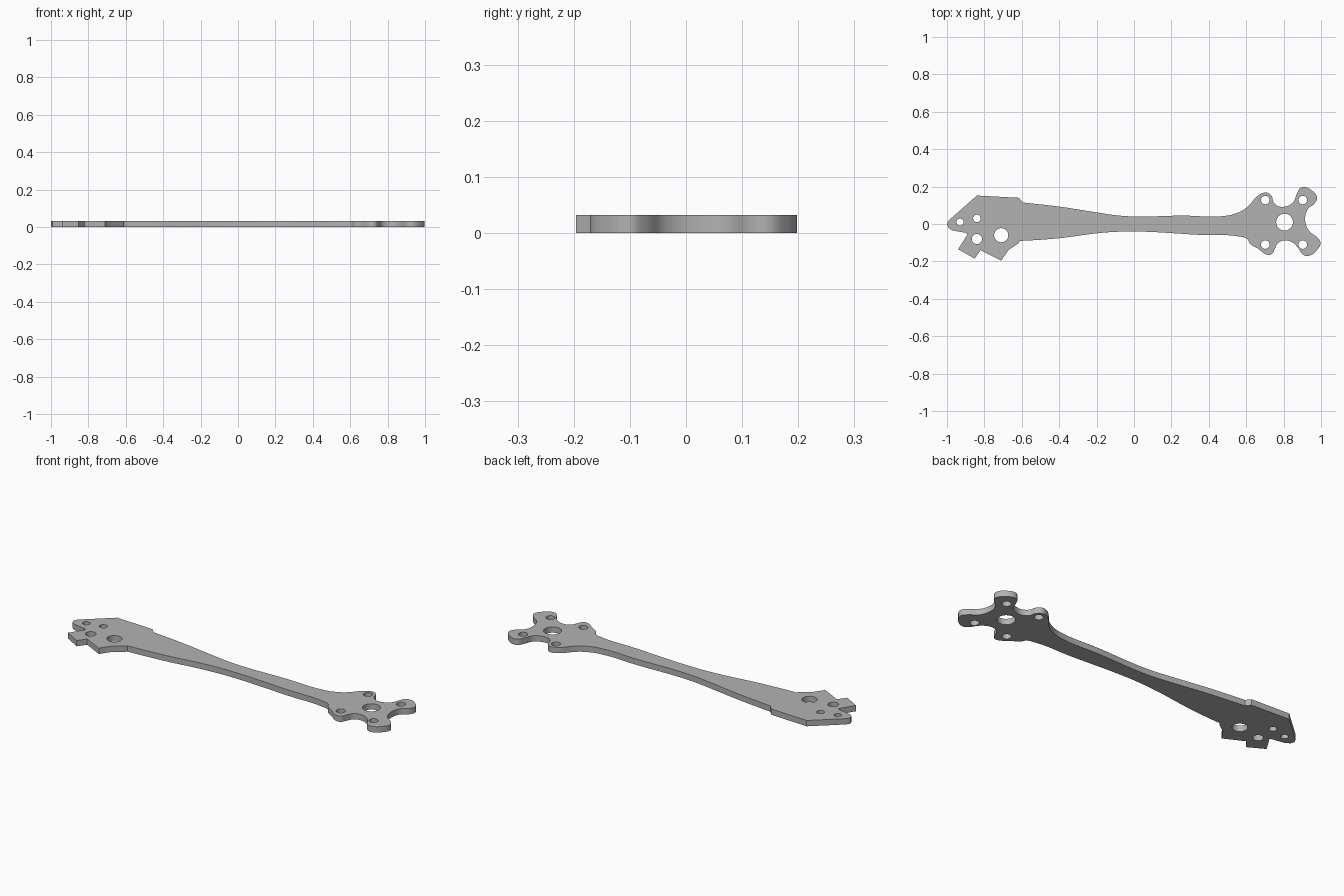
import bpy
import bmesh
import math

THICKNESS = 0.032

if "Cube" in bpy.data.objects:
    bpy.data.objects.remove(bpy.data.objects["Cube"], do_unlink=True)


def make_material(name, colour):
    material = bpy.data.materials.new(name)
    material.use_nodes = True
    material.diffuse_color = colour
    material.node_tree.nodes["Principled BSDF"].inputs["Base Color"].default_value = colour
    return material


def add_loop(curve, points, resolution):
    """Closed outline; each point is (x, y, handle type)."""
    spline = curve.splines.new("BEZIER")
    spline.bezier_points.add(len(points) - 1)
    spline.use_cyclic_u = True
    spline.resolution_u = resolution
    for point, (x, y, handle) in zip(spline.bezier_points, points):
        point.co = (x, y, 0)
        point.handle_left_type = point.handle_right_type = handle


def add_hole(curve, x, y, radius):
    quarters = [i * math.pi / 2 for i in range(4)]
    add_loop(curve, [(x + radius * math.cos(a), y + radius * math.sin(a), "AUTO")
                     for a in quarters], 6)


def tagged(points, handle):
    return [(x, y, handle) for x, y in points]


# Angular tail, upper side, running from the tip to the step
tail_upper = [(-1, 0), (-0.99, 0.02), (-0.84, 0.152), (-0.615, 0.14), (-0.595, 0.115)]

# Slender waisted arm, upper side
arm_upper = [(-0.4, 0.093), (-0.2, 0.062), (-0.08, 0.045), (0.02, 0.04), (0.25, 0.045),
             (0.5, 0.045), (0.565, 0.065), (0.61, 0.095)]

# Four-lobed motor head, clockwise from the upper inner lobe
head = [(0.65, 0.14), (0.68, 0.162), (0.71, 0.168), (0.735, 0.15), (0.747, 0.115),
        (0.775, 0.094), (0.815, 0.095), (0.85, 0.115), (0.87, 0.16), (0.89, 0.192),
        (0.915, 0.197), (0.95, 0.18), (0.978, 0.145), (0.968, 0.112), (0.93, 0.08),
        (0.915, 0.025), (0.935, -0.035), (0.98, -0.072), (0.997, -0.1), (0.98, -0.138),
        (0.935, -0.17), (0.905, -0.165), (0.875, -0.125), (0.85, -0.1), (0.805, -0.088),
        (0.77, -0.102), (0.752, -0.135), (0.738, -0.16), (0.715, -0.165),
        (0.66, -0.13), (0.62, -0.105)]

# Arm, lower side
arm_lower = [(0.605, -0.08), (0.565, -0.067), (0.35, -0.058), (0.02, -0.04),
             (-0.1, -0.042), (-0.2, -0.05), (-0.4, -0.076), (-0.58, -0.089)]

# Tail, lower side, with the two tabs and the slot
tail_lower = [(-0.61, -0.09), (-0.62, -0.105), (-0.67, -0.138), (-0.71, -0.196),
              (-0.82, -0.14), (-0.852, -0.185), (-0.94, -0.135), (-0.89, -0.055),
              (-0.9, -0.047), (-0.97, -0.035), (-0.993, -0.02)]

curve = bpy.data.curves.new("arm_plate", "CURVE")
curve.dimensions = "2D"
curve.fill_mode = "BOTH"
curve.extrude = THICKNESS / 2
add_loop(curve, tagged(tail_upper, "VECTOR") + tagged(arm_upper + head + arm_lower, "AUTO")
         + tagged(tail_lower, "VECTOR"), 5)

# Motor shaft opening and its four screw holes
add_hole(curve, 0.805, 0.01, 0.045)
for x in (0.702, 0.902):
    for y in (0.128, -0.11):
        add_hole(curve, x, y, 0.023)

# Mounting holes in the tail
for x, y, radius in [(-0.93, 0.01, 0.019), (-0.84, 0.03, 0.02),
                     (-0.84, -0.08, 0.027), (-0.71, -0.06, 0.038)]:
    add_hole(curve, x, y, radius)

plate = bpy.data.objects.new("arm_plate", curve)
bpy.context.collection.objects.link(plate)
plate.location.z = THICKNESS / 2
bpy.ops.object.select_all(action="DESELECT")
plate.select_set(True)
bpy.context.view_layer.objects.active = plate
bpy.ops.object.convert(target="MESH")
plate = bpy.context.object

# Weld the caps to the walls and clean up
mesh = bmesh.new()
mesh.from_mesh(plate.data)
bmesh.ops.remove_doubles(mesh, verts=mesh.verts, dist=0.0001)
bmesh.ops.recalc_face_normals(mesh, faces=mesh.faces)
mesh.to_mesh(plate.data)
mesh.free()

plate.data.materials.clear()
plate.data.materials.append(make_material("plain grey", (0.45, 0.45, 0.45, 1)))
bpy.ops.object.shade_smooth_by_angle(angle=math.radians(30))
